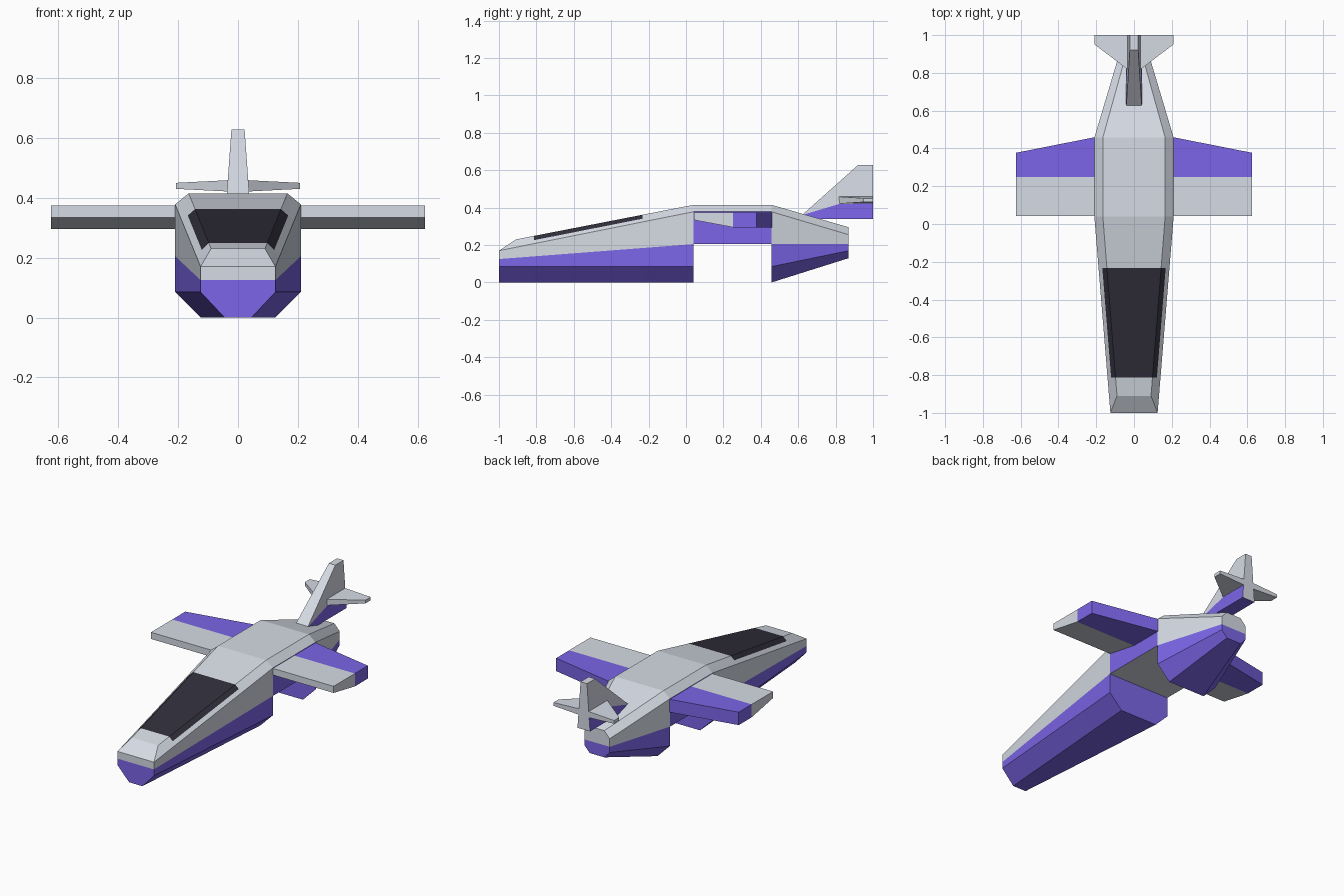
import bpy
import bmesh
from mathutils import Vector

cube = bpy.data.objects.get("Cube")
if cube:
    bpy.data.objects.remove(cube, do_unlink=True)


def material(name, colour):
    mat = bpy.data.materials.new(name)
    mat.use_nodes = True
    mat.diffuse_color = (*colour, 1)
    bsdf = mat.node_tree.nodes["Principled BSDF"]
    bsdf.inputs["Base Color"].default_value = (*colour, 1)
    bsdf.inputs["Roughness"].default_value = 0.8
    return mat


MATERIALS = [material("light blue grey", (0.67, 0.71, 0.78)),
             material("violet", (0.2, 0.13, 0.8)),
             material("dark glass", (0.03, 0.028, 0.044))]
GREY, VIOLET, GLASS = range(3)


def build_mirrored(name, patches):
    """Make the left half from (points, colour) patches and mirror it."""
    bm = bmesh.new()
    for points, colour in patches:
        face = bm.faces.new([bm.verts.new(p) for p in points])
        face.material_index = colour
    bmesh.ops.remove_doubles(bm, verts=bm.verts, dist=0.0005)
    bmesh.ops.mirror(bm, geom=bm.verts[:] + bm.edges[:] + bm.faces[:],
                     axis='X', merge_dist=0.0005)
    bmesh.ops.recalc_face_normals(bm, faces=bm.faces)
    mesh = bpy.data.meshes.new(name)
    bm.to_mesh(mesh)
    bm.free()
    for mat in MATERIALS:
        mesh.materials.append(mat)
    obj = bpy.data.objects.new(name, mesh)
    bpy.context.collection.objects.link(obj)


# Fuselage stations: keel, chine, paint line, shoulder, deck edge
def station(y, *profile):
    return [Vector((x, y, z)) for x, z in profile]


nose = station(-1, (.045, 0), (.125, .085), (.125, .125), (.125, .17), (.125, .17))
waist = station(.04, (.125, 0), (.21, .085), (.21, .205), (.21, .378), (.165, .415))
hip = station(.457, (.125, 0), (.21, .085), (.21, .205), (.21, .378), (.165, .415))
stern = station(.87, (.05, .13), (.087, .17), (.087, .205), (.087, .255), (.05, .295))
brow_edge = Vector((.09, -.91, .23))


def front_station(y):
    ring = [a.lerp(b, (y + 1) / 1.04) for a, b in zip(nose[:4], waist)]
    return ring + [brow_edge.lerp(waist[4], (y + .91) / .95)]


def full_ring(s):
    """Add centre points and a mid-bevel point where the glass ends."""
    def centre(p):
        return Vector((0, p.y, p.z))
    return [centre(s[0]), *s[:4], s[4].lerp(s[3], .55), s[4],
            centre(s[4]), centre(s[2])]


PAINT, BEVEL, DECK_END = 3, 5, 7
rings = [full_ring(s) for s in (nose, front_station(-.91), front_station(-.812),
                                front_station(-.232), waist, hip, stern)]
GLASS_BAY, GAP_BAY = 2, 4

patches = []
for bay, (a, b) in enumerate(zip(rings, rings[1:])):
    gap = bay == GAP_BAY
    for i in range(PAINT if gap else 0, DECK_END):
        colour = VIOLET if i < PAINT or (gap and i == PAINT) else GREY
        if bay == GLASS_BAY and i >= BEVEL:
            colour = GLASS
        patches.append(([a[i], a[i + 1], b[i + 1], b[i]], colour))
    if gap:
        patches.append(([a[8], a[PAINT], b[PAINT], b[8]], GREY))

# End walls: lower ones on every hull end, upper ones on nose and stern
for ring in (rings[0], rings[4], rings[5], rings[6]):
    patches.append((ring[:4] + [ring[8]], VIOLET))
for ring in (rings[0], rings[6]):
    patches.append((ring[3:9], GREY))
build_mirrored("fuselage", patches)


# Wings: grey leading part, violet trailing part
def wing_section(x, back):
    outline = ((.042, .334), (.042, .375), (.25, .375),
               (back, .375), (back, .295), (.25, .295))
    return [Vector((x, y, z)) for y, z in outline]


root, tip = wing_section(.205, .46), wing_section(.625, .377)
patches = []
for i in range(6):
    j = (i + 1) % 6
    patches.append(([root[i], root[j], tip[j], tip[i]],
                    VIOLET if i in (2, 3, 4) else GREY))
for end in (root, tip):
    patches.append(([end[k] for k in (0, 1, 2, 5)], GREY))
    patches.append((end[2:], VIOLET))
build_mirrored("wings", patches)


# Tail fin: tapers with height, violet flanks low down
def fin_point(y, z):
    return Vector((.022 + (.628 - z) * .072, y, z))


upper = [fin_point(*p) for p in ((.62, .36), (.82, .42), (1, .422),
                                 (1, .628), (.92, .628))]
lower = [fin_point(*p) for p in ((.62, .36), (.66, .338), (1, .338),
                                 (1, .422), (.82, .42))]
patches = [(upper, GREY), (lower, VIOLET)]
rim = [(upper[2], upper[3], GREY), (upper[3], upper[4], GREY),
       (upper[4], upper[0], GREY), (lower[0], lower[1], VIOLET),
       (lower[1], lower[2], VIOLET), (lower[2], lower[3], GREY)]
for a, b, colour in rim:
    patches.append(([a, b, Vector((0, b.y, b.z)), Vector((0, a.y, a.z))], colour))
build_mirrored("tail_fin", patches)


# Tailplane: swept, thinning towards the tips
def tail_section(x, front, half):
    return [Vector((x, y, .44 + z)) for y, z in
            ((front, -half), (front, half), (1, half), (1, -half))]


root, tip = tail_section(.03, .815, .019), tail_section(.208, .95, .01)
patches = [(root, GREY), (tip, GREY)]
for i in range(4):
    j = (i + 1) % 4
    patches.append(([root[i], root[j], tip[j], tip[i]], GREY))
build_mirrored("tailplane", patches)
